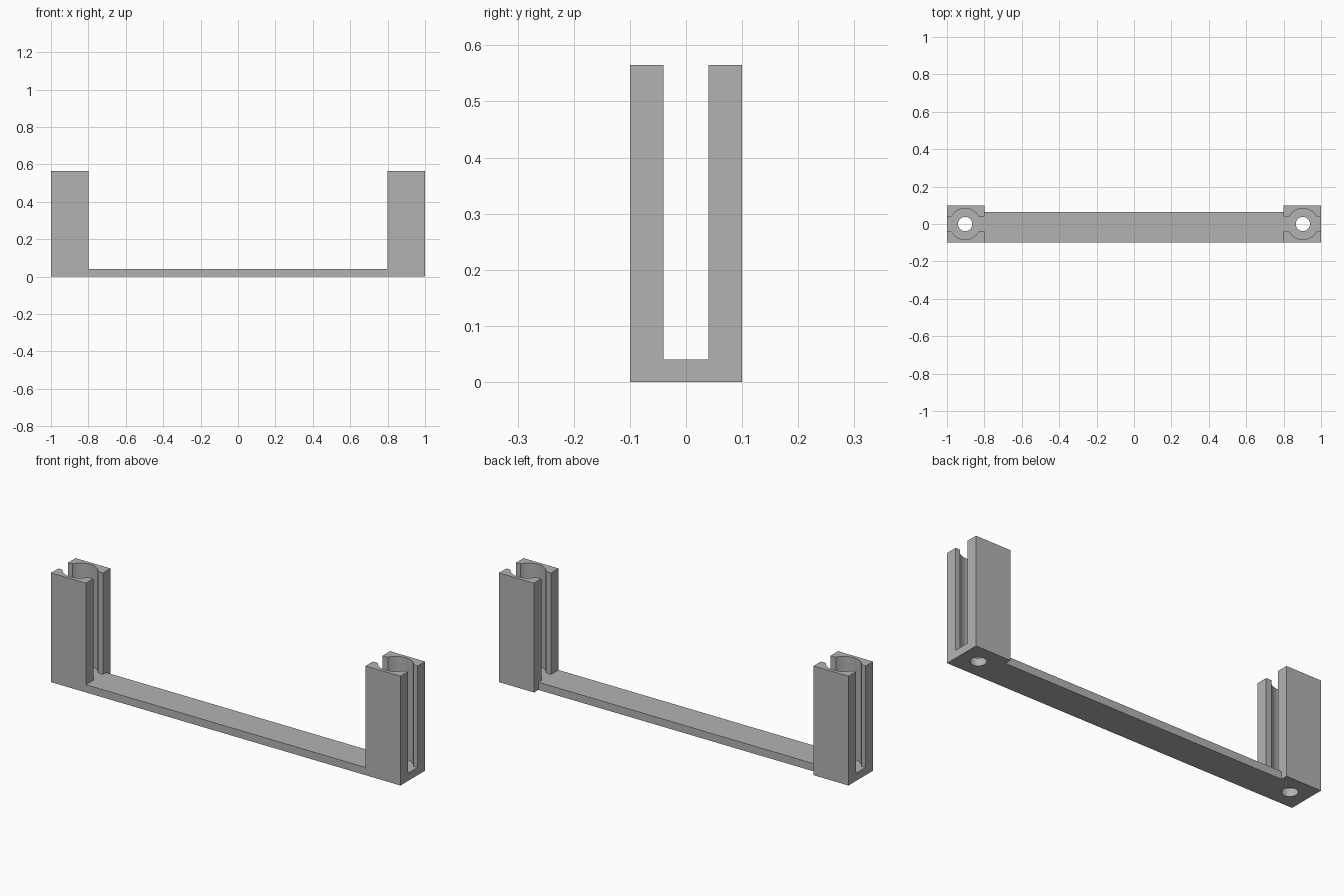
import bpy

cube = bpy.data.objects.get("Cube")
if cube:
    bpy.data.objects.remove(cube, do_unlink=True)

HEIGHT = 0.565
FLOOR = 0.04
POST_X = 0.9
BORE_X = 0.903

grey = bpy.data.materials.new("plain grey")
grey.use_nodes = True
colour = (0.45, 0.45, 0.45, 1)
grey.diffuse_color = colour
grey.node_tree.nodes["Principled BSDF"].inputs["Base Color"].default_value = colour


def box(name, low, high):
    centre = [(a + b) / 2 for a, b in zip(low, high)]
    bpy.ops.mesh.primitive_cube_add(size=1, location=centre)
    obj = bpy.context.object
    obj.name = name
    obj.scale = [b - a for a, b in zip(low, high)]
    bpy.ops.object.transform_apply(location=True, rotation=False, scale=True)
    obj.data.materials.append(grey)
    return obj


def cylinder(name, x, radius, low, high):
    bpy.ops.mesh.primitive_cylinder_add(
        vertices=64, radius=radius, depth=high - low, location=(x, 0, (low + high) / 2))
    obj = bpy.context.object
    obj.name = name
    obj.data.materials.append(grey)
    return obj


def combine(target, tool, operation):
    tool.hide_render = True
    mod = target.modifiers.new(operation.lower(), "BOOLEAN")
    mod.operation = operation
    mod.solver = "EXACT"
    mod.object = tool
    bpy.context.view_layer.objects.active = target
    bpy.ops.object.modifier_apply(modifier=mod.name)
    bpy.data.objects.remove(tool, do_unlink=True)


# Flat bar joining the two posts, flush with their front
box("connecting_bar", (-0.8, -0.1, 0), (0.8, 0.065, FLOOR))

# Slotted posts, each with a round bore and a screw hole in its floor
for side, name in ((-1, "right_post"), (1, "left_post")):
    x = side * POST_X
    post = box(name, (x - 0.1, -0.1, 0), (x + 0.1, 0.1, HEIGHT))
    slot = box("slot_cutter", (x - 0.2, -0.04, FLOOR), (x + 0.2, 0.04, 1))
    combine(post, slot, "DIFFERENCE")
    bore = cylinder("bore_cutter", side * BORE_X, 0.083, FLOOR, 1)
    combine(post, bore, "DIFFERENCE")
    hole = cylinder("hole_cutter", side * BORE_X, 0.038, -0.1, 0.2)
    combine(post, hole, "DIFFERENCE")
    bpy.ops.object.select_all(action="DESELECT")
    post.select_set(True)
    bpy.context.view_layer.objects.active = post
    bpy.ops.object.shade_smooth_by_angle()
